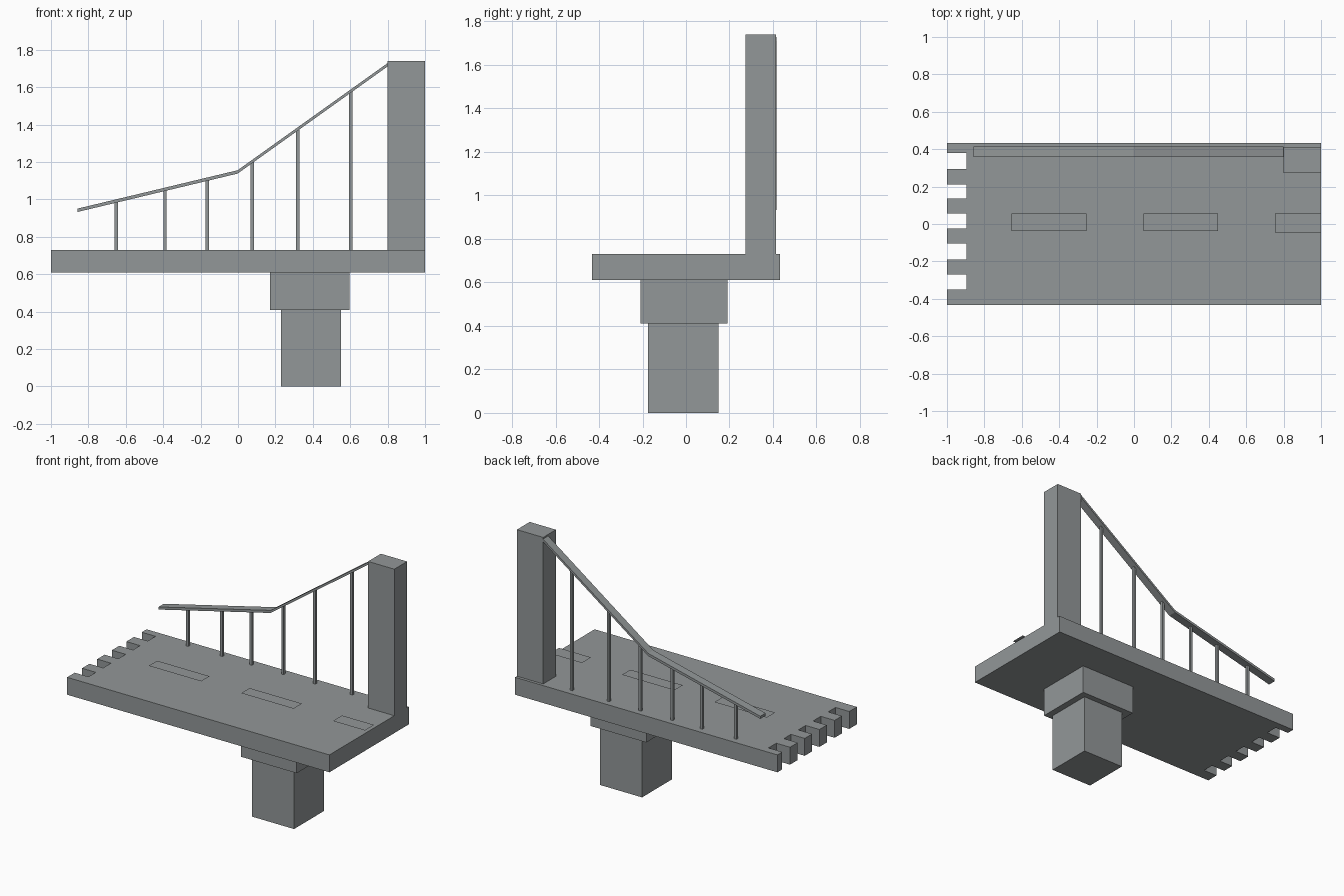
import bpy
import bmesh
from mathutils import Vector

cube = bpy.data.objects.get("Cube")
if cube:
    bpy.data.objects.remove(cube)

# Single concrete grey
grey = bpy.data.materials.new("concrete_grey")
grey.use_nodes = True
colour = (0.29, 0.31, 0.315, 1)
grey.diffuse_color = colour
grey.node_tree.nodes["Principled BSDF"].inputs["Base Color"].default_value = colour


def prism(name, outline, offset):
    """Extrude a closed outline by an offset; no offset leaves a flat sheet."""
    bm = bmesh.new()
    face = bm.faces.new([bm.verts.new(p) for p in outline])
    if offset:
        new = bmesh.ops.extrude_face_region(bm, geom=[face])["geom"]
        verts = [v for v in new if isinstance(v, bmesh.types.BMVert)]
        bmesh.ops.translate(bm, verts=verts, vec=Vector(offset))
        bmesh.ops.recalc_face_normals(bm, faces=bm.faces[:])
    mesh = bpy.data.meshes.new(name)
    bm.to_mesh(mesh)
    bm.free()
    mesh.materials.append(grey)
    obj = bpy.data.objects.new(name, mesh)
    bpy.context.scene.collection.objects.link(obj)
    return obj


def box(name, x0, x1, y0, y1, z0, z1):
    outline = [(x0, y0, z0), (x1, y0, z0), (x1, y1, z0), (x0, y1, z0)]
    return prism(name, outline, (0, 0, z1 - z0) if z1 > z0 else None)


# Deck with a toothed end
DECK_BOTTOM, DECK_TOP, HALF = 0.61, 0.73, 0.433
plan = [(-1, -HALF), (1, -HALF), (1, HALF), (-1, HALF)]
for top, bottom in [(0.38, 0.295), (0.212, 0.135), (0.055, -0.025),
                    (-0.105, -0.19), (-0.27, -0.35)]:
    plan += [(-1, top), (-0.895, top), (-0.895, bottom), (-1, bottom)]
prism("deck", [(x, y, DECK_BOTTOM) for x, y in plan], (0, 0, DECK_TOP - DECK_BOTTOM))

# Pier and its cap
box("pier", 0.23, 0.55, -0.175, 0.15, 0, 0.41)
box("pier_cap", 0.17, 0.595, -0.21, 0.19, 0.41, DECK_BOTTOM)

# Tower
box("tower", 0.8, 1, 0.274, 0.413, DECK_TOP, 1.74)

# Lane dashes: flat sheets just above the deck
dash_z = DECK_TOP + 0.02
for i, (x0, x1, y0) in enumerate([(-0.655, -0.255, -0.037), (0.05, 0.45, -0.037),
                                  (0.755, 1, -0.045)]):
    box(f"lane_dash_{i + 1}", x0, x1, y0, 0.055, dash_z, dash_z)

# Cable: a flat ribbon with one bend
path = [(-0.857, 0.942), (-0.002, 1.147), (0.8, 1.72)]
thick = 0.009
lower = [(x, 0.358, z - thick) for x, z in path]
upper = [(x, 0.358, z + thick) for x, z in reversed(path)]
prism("cable", lower + upper, (0, 0.057, 0))


def cable_height(x):
    (xa, za), (xb, zb) = path[:2] if x < path[1][0] else path[1:]
    return za + (zb - za) * (x - xa) / (xb - xa)


# Hangers from the cable to the deck
r = 0.009
for i, x in enumerate([-0.65, -0.39, -0.165, 0.077, 0.32, 0.602]):
    box(f"hanger_{i + 1}", x - r, x + r, 0.383 - r, 0.383 + r, DECK_TOP, cable_height(x))
